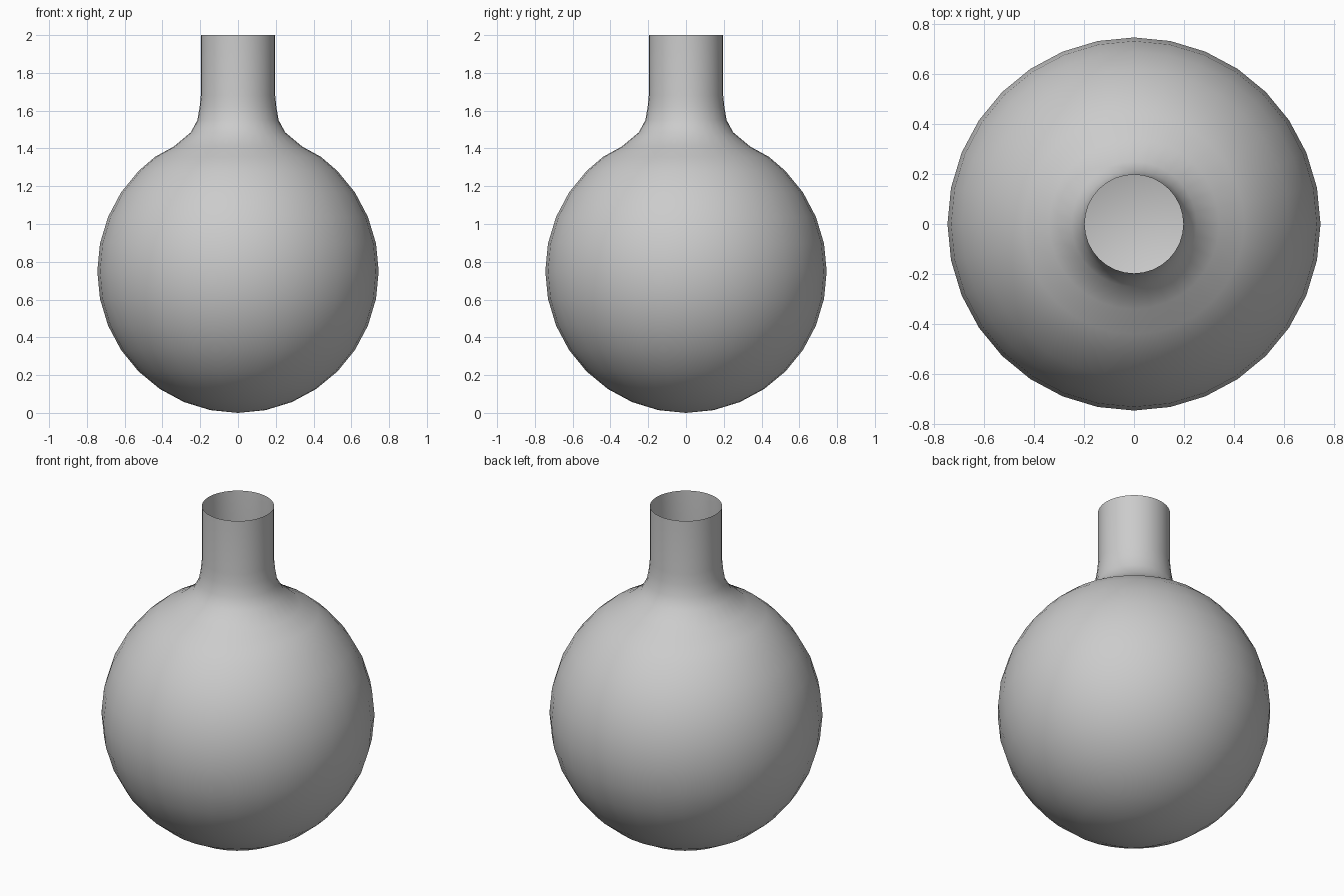
import bpy, bmesh
from math import sin, cos, pi, radians

if "Cube" in bpy.data.objects:
    bpy.data.objects.remove(bpy.data.objects["Cube"])

SEGMENTS = 32
R = 0.745

# Flask profile: bulb arc from the bottom pole up to the shoulder
profile = [(R * sin(i * pi / 16), 0.75 - 0.75 * cos(i * pi / 16)) for i in range(1, 13)]
# Shoulder, flared fillet and straight open neck
profile += [(0.44, 1.355), (0.34, 1.41), (0.25, 1.485), (0.215, 1.55),
            (0.203, 1.62), (0.197, 1.68), (0.197, 2.0)]

bm = bmesh.new()
rings = []
for r, z in profile:
    rings.append([bm.verts.new((r * cos(2 * pi * k / SEGMENTS),
                                r * sin(2 * pi * k / SEGMENTS), z))
                  for k in range(SEGMENTS)])

# Bottom cap fan and side walls
pole = bm.verts.new((0, 0, 0))
for k in range(SEGMENTS):
    n = (k + 1) % SEGMENTS
    bm.faces.new((pole, rings[0][n], rings[0][k]))
    for low, high in zip(rings, rings[1:]):
        bm.faces.new((low[k], low[n], high[n], high[k]))

mesh = bpy.data.meshes.new("round_flask")
bm.to_mesh(mesh)
bm.free()
flask = bpy.data.objects.new("round_flask", mesh)
bpy.context.collection.objects.link(flask)
bpy.context.view_layer.objects.active = flask
flask.select_set(True)
bpy.ops.object.shade_smooth_by_angle(angle=radians(60))
